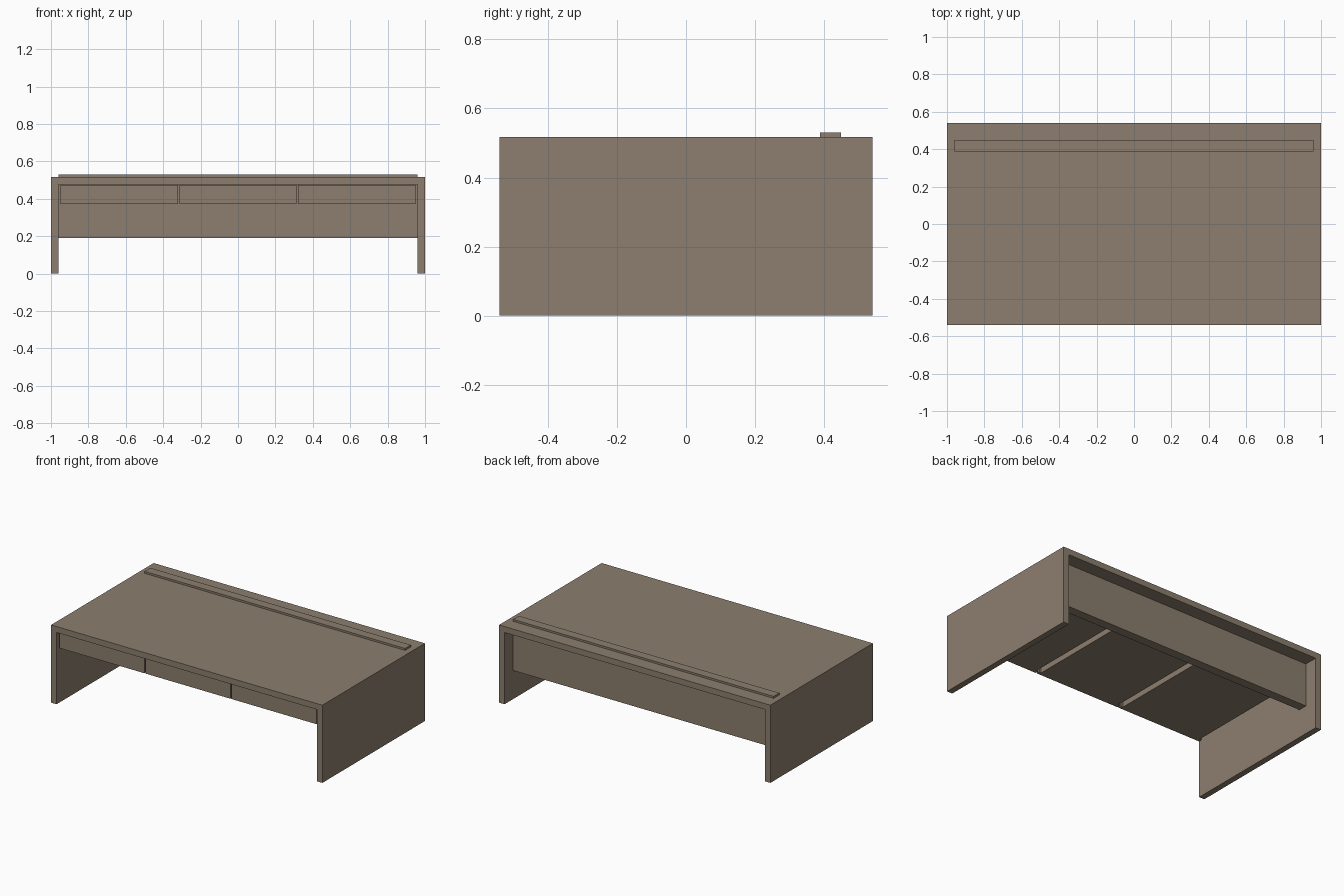
import bpy

if "Cube" in bpy.data.objects:
    bpy.data.objects.remove(bpy.data.objects["Cube"])

# one flat colour for the whole desk
wood = bpy.data.materials.new("taupe_wood")
wood.diffuse_color = (0.262, 0.209, 0.156, 1)
wood.use_nodes = True
wood.node_tree.nodes["Principled BSDF"].inputs["Base Color"].default_value = wood.diffuse_color

W, D, H, T = 1.0, 0.54, 0.518, 0.04   # half width, half depth, height, board thickness


def box(name, x, y, z):
    """Box from (min, max) pairs on each axis."""
    lo, hi = zip(x, y, z)
    bpy.ops.mesh.primitive_cube_add(size=1, location=[(a + b) / 2 for a, b in zip(lo, hi)])
    ob = bpy.context.object
    ob.name = name
    ob.scale = [b - a for a, b in zip(lo, hi)]
    bpy.ops.object.transform_apply(location=False, rotation=False, scale=True)
    ob.data.materials.append(wood)
    return ob


# desk top and two side panels
box("desk_top", (-W, W), (-D, D), (H - T, H))
for side, x in (("left", (-W, -W + T)), ("right", (W - T, W))):
    box(side + "_side_panel", x, (-D, D), (0, H - T))

# back panel, passing through the top to make the raised strip
box("back_panel", (-W + T, W - T), (0.388, 0.449), (0.19, 0.531))

# three drawers: wide front plate and a narrower body behind it
for i, name in enumerate(("left", "middle", "right")):
    cx = (i - 1) * 0.635
    box(name + "_drawer_front", (cx - 0.313, cx + 0.313), (-0.526, -0.505), (0.372, 0.475))
    box(name + "_drawer_body", (cx - 0.298, cx + 0.298), (-0.505, 0.37), (0.372, 0.47))
